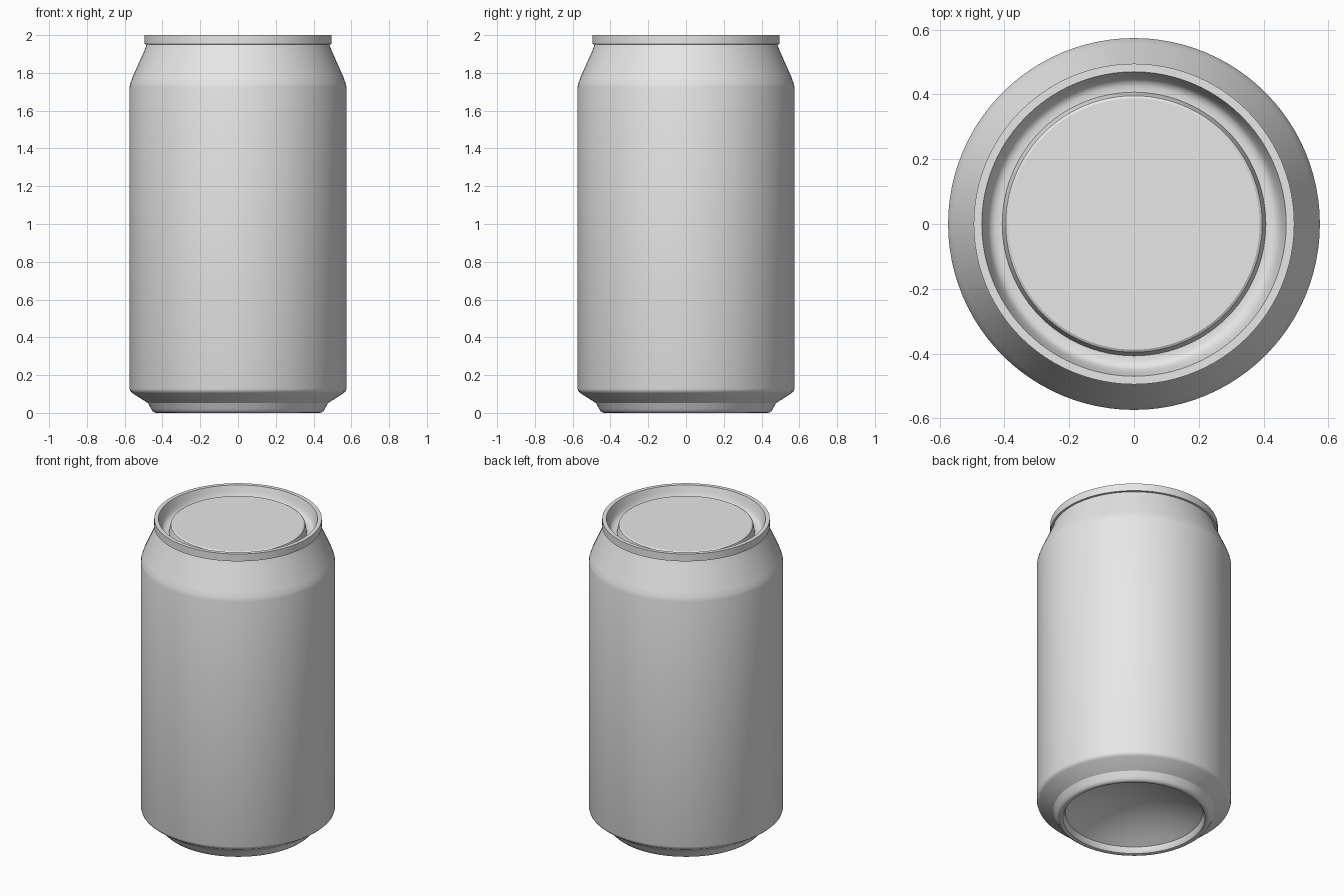
import bpy
import bmesh
from math import cos, sin, pi, radians

SEGMENTS = 96

cube = bpy.data.objects.get("Cube")
if cube:
    bpy.data.objects.remove(cube, do_unlink=True)

metal = bpy.data.materials.new("plain_grey_metal")
metal.use_nodes = True
grey = (0.8, 0.8, 0.8, 1.0)
metal.diffuse_color = grey
metal.node_tree.nodes["Principled BSDF"].inputs["Base Color"].default_value = grey


def lathe(name, profile):
    """Turn a (radius, height) profile around the z axis."""
    bm = bmesh.new()
    rings = []
    for r, z in profile:
        if r == 0:
            rings.append([bm.verts.new((0, 0, z))] * SEGMENTS)
        else:
            angles = [2 * pi * k / SEGMENTS for k in range(SEGMENTS)]
            rings.append([bm.verts.new((r * cos(a), r * sin(a), z)) for a in angles])
    for low, high in zip(rings, rings[1:]):
        for k in range(SEGMENTS):
            n = (k + 1) % SEGMENTS
            corners = [low[k], low[n], high[n], high[k]]
            bm.faces.new(list(dict.fromkeys(corners)))
    mesh = bpy.data.meshes.new(name)
    bm.to_mesh(mesh)
    bm.free()
    mesh.materials.append(metal)
    obj = bpy.data.objects.new(name, mesh)
    bpy.context.collection.objects.link(obj)
    bpy.ops.object.select_all(action="DESELECT")
    obj.select_set(True)
    bpy.context.view_layer.objects.active = obj
    bpy.ops.object.shade_smooth_by_angle(angle=radians(32))
    return obj


# Hollow domed underside, then the rounded standing rim
DOME_RADIUS, DOME_TOP, DOME_EDGE = 0.405, 0.16, 0.04
dome = [(DOME_RADIUS * t / 10, DOME_TOP - (DOME_TOP - DOME_EDGE) * (t / 10) ** 2)
        for t in range(11)]
lathe("base", dome + [(0.412, 0.015), (0.42, 0.004), (0.432, 0), (0.443, 0.002),
                      (0.453, 0.01), (0.46, 0.022), (0.477, 0.052)])

# Side wall with lower chamfer and tapered shoulder
lathe("can_body", [(0.477, 0.052), (0.56, 0.105), (0.57, 0.114), (0.574, 0.127),
                   (0.574, 1.725), (0.57, 1.745), (0.558, 1.778),
                   (0.497, 1.915), (0.484, 1.95)])

# Lid with rolled lip, sunken groove and raised centre panel
lathe("lid", [(0.484, 1.95), (0.495, 1.952), (0.495, 2.0), (0.47, 2.0),
              (0.46, 1.965), (0.45, 1.935), (0.44, 1.922), (0.425, 1.916),
              (0.407, 1.916), (0.4, 1.95), (0.396, 1.962), (0.388, 1.967),
              (0, 1.967)])
